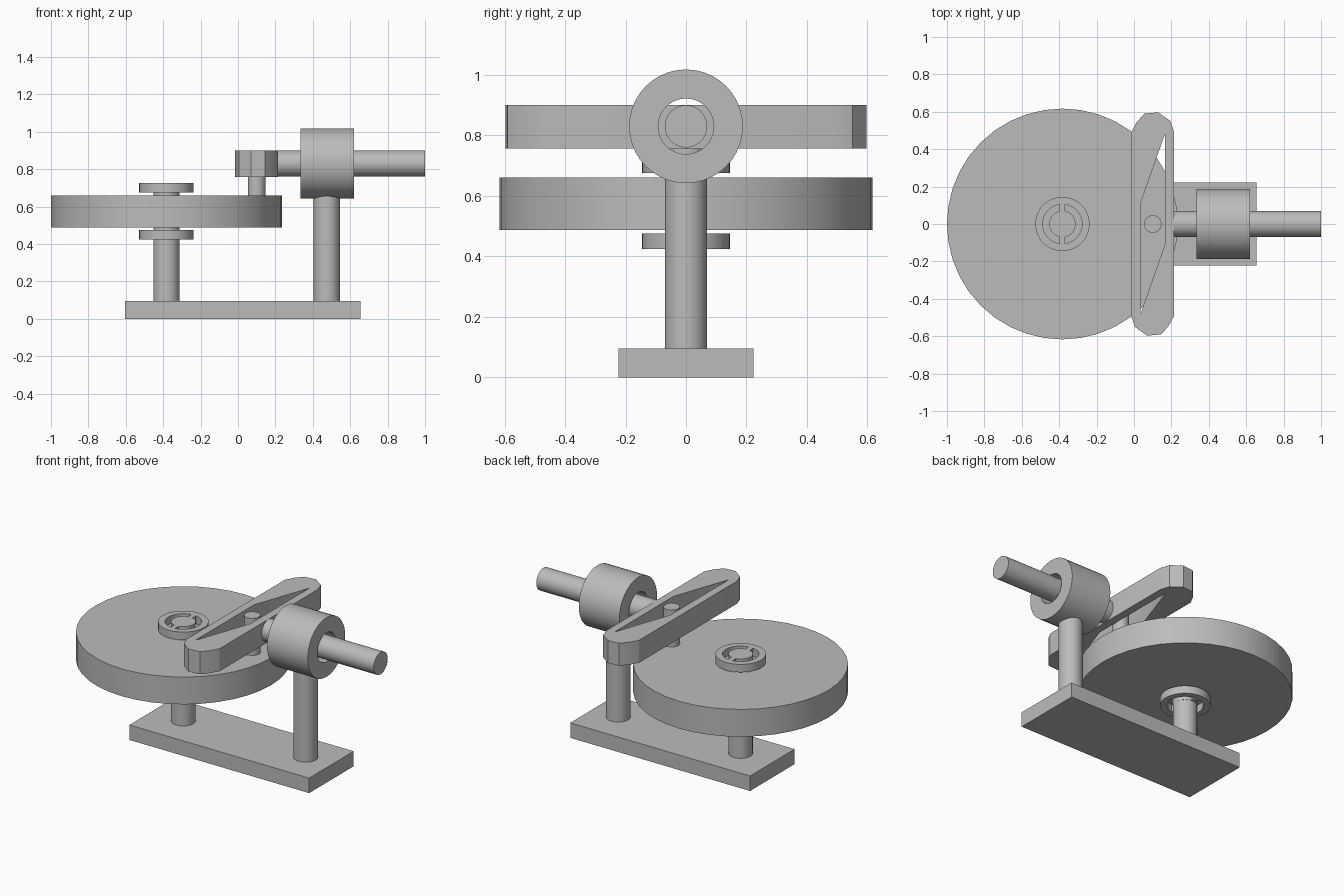
import bpy, bmesh
from math import radians, sin, cos, pi, acos
from mathutils import Matrix

if "Cube" in bpy.data.objects:
    bpy.data.objects.remove(bpy.data.objects["Cube"], do_unlink=True)

steel = bpy.data.materials.new("grey_steel")
steel.use_nodes = True
GREY = (0.5, 0.5, 0.5, 1)
steel.diffuse_color = GREY
steel.node_tree.nodes["Principled BSDF"].inputs["Base Color"].default_value = GREY


def arc(r, a0, a1, n):
    return [(r * cos(a0 + (a1 - a0) * i / n), r * sin(a0 + (a1 - a0) * i / n))
            for i in range(n + 1)]


def circle(r, n=40):
    return arc(r, 0, 2 * pi, n)[:-1]


def extrude(name, loops, lo, hi, offset=(0, 0, 0), along_x=False):
    """Extrude an outline (first loop) with holes (other loops) from lo to hi."""
    curve = bpy.data.curves.new(name, 'CURVE')
    curve.dimensions = '2D'
    curve.fill_mode = 'BOTH'
    curve.extrude = (hi - lo) / 2
    for loop in loops:
        spline = curve.splines.new('POLY')
        spline.points.add(len(loop) - 1)
        for point, (x, y) in zip(spline.points, loop):
            point.co = (x, y, 0, 1)
        spline.use_cyclic_u = True
    helper = bpy.data.objects.new(name + "_profile", curve)
    bpy.context.collection.objects.link(helper)
    bpy.context.view_layer.update()
    mesh = bpy.data.meshes.new_from_object(
        helper.evaluated_get(bpy.context.evaluated_depsgraph_get()))
    bpy.data.objects.remove(helper, do_unlink=True)
    bpy.data.curves.remove(curve)

    # Weld caps to walls and move into place
    bm = bmesh.new()
    bm.from_mesh(mesh)
    bmesh.ops.remove_doubles(bm, verts=bm.verts, dist=0.0005)
    bmesh.ops.recalc_face_normals(bm, faces=bm.faces)
    turn = Matrix.Rotation(pi / 2, 4, 'Y') if along_x else Matrix()
    bm.transform(Matrix.Translation(offset) @ turn
                 @ Matrix.Translation((0, 0, (lo + hi) / 2)))
    bm.to_mesh(mesh)
    bm.free()
    mesh.name = name
    mesh.materials.clear()
    mesh.materials.append(steel)
    obj = bpy.data.objects.new(name, mesh)
    bpy.context.collection.objects.link(obj)
    bpy.ops.object.select_all(action='DESELECT')
    obj.select_set(True)
    bpy.context.view_layer.objects.active = obj
    bpy.ops.object.shade_smooth_by_angle(angle=radians(25))
    return obj


def half_turn(points):
    return points + [(-x, -y) for x, y in points]


WHEEL_X, GUIDE_X, PIN_X = -0.383, 0.475, 0.1
BASE_TOP, ROD_Z, SHAFT_R = 0.095, 0.83, 0.07

# Base plate
extrude("base_plate", [half_turn([(0.63, -0.223), (0.63, 0.223)])],
        0, BASE_TOP, (0.025, 0, 0))

# Wheel with its axle and two slotted collars
axle = (WHEEL_X, 0, 0)
extrude("wheel_axle", [circle(SHAFT_R)], BASE_TOP, 0.725, axle)
extrude("crank_wheel", [circle(0.617)], 0.487, 0.66, axle)
SLOT_R, BRIDGE = 0.105, 0.015
a, b = acos(BRIDGE / SLOT_R), acos(BRIDGE / SHAFT_R)
slot = arc(SLOT_R, -a, a, 16) + arc(SHAFT_R + 0.001, b, -b, 16)
other_slot = [(-x, -y) for x, y in slot]
for name, z in (("lower_collar", 0.425), ("upper_collar", 0.675)):
    extrude(name, [circle(0.145), slot, other_slot], z, z + 0.05, axle)

# Crank pin
extrude("crank_pin", [circle(0.047, 24)], 0.655, 0.895, (PIN_X, 0, 0))

# Yoke with slanted slot
rim = [(0.115, -0.49), (0.115, 0.49), (0.095, 0.55), (0.03, 0.597),
       (-0.045, 0.59), (-0.085, 0.545)]
window = [(0.065, -0.11), (0.065, 0.48)]
extrude("slotted_yoke", [half_turn(rim), half_turn(window)],
        0.757, 0.9, (PIN_X, 0, 0))

# Sliding rod and its guide
extrude("sliding_rod", [circle(SHAFT_R)], 0.21, 1.0, (0, 0, ROD_Z), True)
extrude("guide_sleeve", [circle(0.188), circle(0.092)],
        0.335, 0.62, (0, 0, ROD_Z), True)
extrude("guide_post", [circle(SHAFT_R)], BASE_TOP, 0.756, (GUIDE_X, 0, 0))
